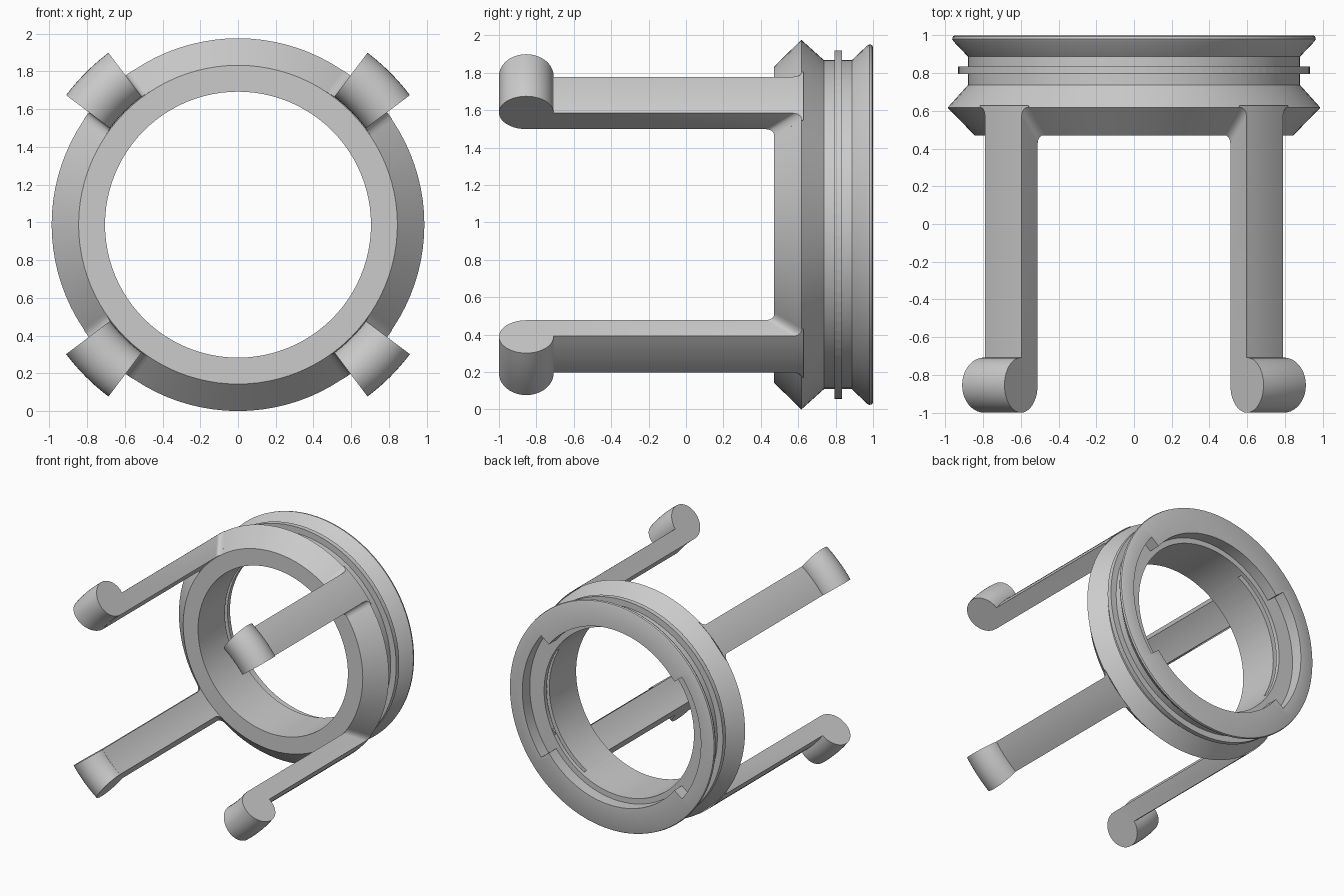
import bpy, bmesh
from math import sin, cos, pi, radians

if "Cube" in bpy.data.objects:
    bpy.data.objects.remove(bpy.data.objects["Cube"], do_unlink=True)

CZ = 0.988   # height of the ring axis
grey = bpy.data.materials.new("plain_grey")
grey.use_nodes = True
grey.diffuse_color = (0.6, 0.6, 0.6, 1)
grey.node_tree.nodes["Principled BSDF"].inputs["Base Color"].default_value = (0.6, 0.6, 0.6, 1)


def polar(r, y, a):
    return (r * cos(a), y, CZ + r * sin(a))


def finish(bm, name):
    bmesh.ops.recalc_face_normals(bm, faces=bm.faces)
    mesh = bpy.data.meshes.new(name)
    bm.to_mesh(mesh)
    bm.free()
    mesh.materials.append(grey)
    ob = bpy.data.objects.new(name, mesh)
    bpy.context.collection.objects.link(ob)
    return ob


def skin(bm, loops, closed):
    """Bridge equal loops of points; cap the ends unless closed."""
    rows = [[bm.verts.new(p) for p in loop] for loop in loops]
    n = len(rows[0])
    pairs = list(zip(rows, rows[1:])) + ([(rows[-1], rows[0])] if closed else [])
    for a, b in pairs:
        for i in range(n):
            j = (i + 1) % n
            bm.faces.new((a[i], a[j], b[j], b[i]))
    if not closed:
        bm.faces.new(rows[0])
        bm.faces.new(rows[-1])


def revolve(name, profile, start=0, end=360, steps=96):
    """Turn an (r, y) profile about the ring axis, fully or over a sector."""
    full = end - start == 360
    count = steps if full else steps + 1
    angles = [radians(start + (end - start) * k / steps) for k in range(count)]
    bm = bmesh.new()
    skin(bm, [[polar(r, y, a) for r, y in profile] for a in angles], full)
    return finish(bm, name)


def box(r0, r1, y0, y1):
    return [(r0, y0), (r1, y0), (r1, y1), (r0, y1)]


def smooth(ob):
    bpy.ops.object.select_all(action='DESELECT')
    ob.select_set(True)
    bpy.context.view_layer.objects.active = ob
    bpy.ops.object.shade_smooth_by_angle(angle=radians(30))


# Mount ring: front cone, waist, rear flare and stepped bore
body = revolve("mount_ring", [
    (0.705, 0.47), (0.845, 0.47), (0.988, 0.617), (0.88, 0.737), (0.88, 0.887),
    (0.957, 0.968), (0.964, 0.98), (0.96, 0.995), (0.95, 1.0),
    (0.75, 1.0), (0.75, 0.9), (0.705, 0.9)])

# Thin retaining ring around the waist
revolve("retaining_ring", box(0.87, 0.932, 0.795, 0.835))

# Bayonet entry notches and locking slots, cut on opposite sides
for turn in (0, 180):
    for a0, a1, shape in ((-38, 38, box(0.65, 0.84, 0.9, 1.05)),
                          (-60, 30, box(0.65, 0.79, 0.83, 0.865))):
        cutter = revolve("cutter", shape, a0 + turn, a1 + turn, 24)
        cutter.hide_render = True
        mod = body.modifiers.new("cut", 'BOOLEAN')
        mod.operation = 'DIFFERENCE'
        mod.solver = 'EXACT'
        mod.object = cutter
        bpy.context.view_layer.objects.active = body
        bpy.ops.object.modifier_apply(modifier=mod.name)
        bpy.data.objects.remove(cutter, do_unlink=True)
smooth(body)


# Arms: wedge sections whose sides flare in a fillet where they meet the cone
R_IN, R_OUT, HALF, ARC = 0.848, 0.99, radians(8), 6
FILLET = 0.045


def arm_section(mid, y, extra, follow):
    def row(r, order):
        half = HALF + extra / r
        yy = y + (0.47 + (r - 0.845) * 1.03 if follow else 0)
        return [polar(r, yy, mid + half * (2 * k / ARC - 1)) for k in order]
    return row(R_IN, range(ARC + 1)) + row(R_OUT, range(ARC, -1, -1))


def make_arm(name, mid):
    loops = [arm_section(mid, -0.855, 0, False)]
    for k in range(7):
        t = k / 6 * pi / 2
        loops.append(arm_section(mid, FILLET * (sin(t) - 1), FILLET * (1 - cos(t)), True))
    loops.append(arm_section(mid, 0.008, FILLET, True))
    bm = bmesh.new()
    skin(bm, loops, False)
    smooth(finish(bm, name))


# Rounded hook pad at the front end of each arm
pad_profile = [(0.995 + 0.146 * cos(2 * pi * k / 40), -0.854 + 0.146 * sin(2 * pi * k / 40))
               for k in range(40)]

for name, angle in (("upper_left", 45), ("upper_right", 135),
                    ("lower_right", 225), ("lower_left", 315)):
    make_arm(name + "_arm", radians(angle))
    smooth(revolve(name + "_pad", pad_profile, angle - 8, angle + 8, 6))
